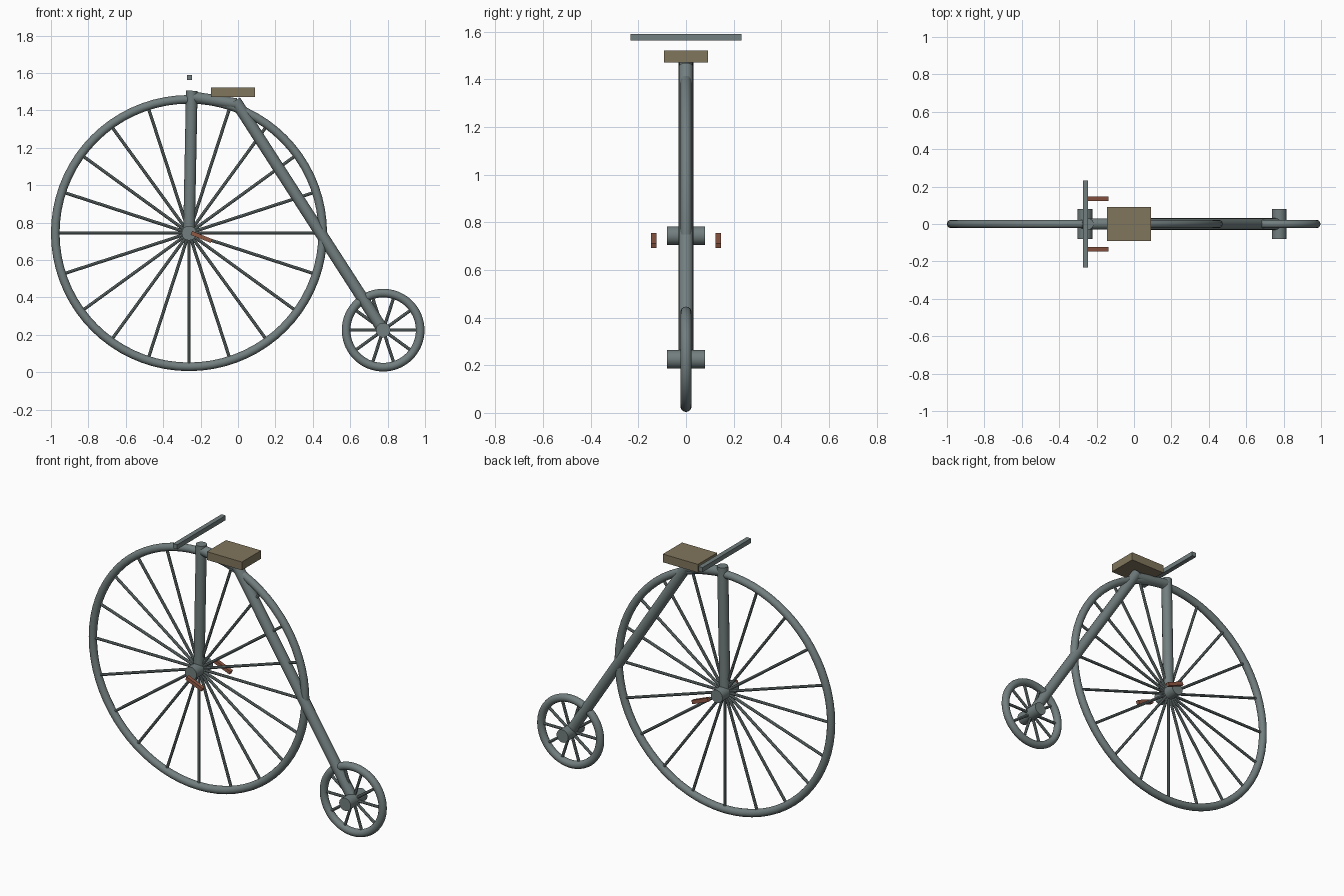
import bpy, bmesh
from math import radians, cos, sin, pi
from mathutils import Vector, Matrix

if "Cube" in bpy.data.objects:
    bpy.data.objects.remove(bpy.data.objects["Cube"])


def material(name, rgb):
    m = bpy.data.materials.new(name)
    m.diffuse_color = (*rgb, 1)
    m.use_nodes = True
    m.node_tree.nodes["Principled BSDF"].inputs["Base Color"].default_value = m.diffuse_color
    return m


STEEL = material("steel", (0.17, 0.21, 0.21))
LEATHER = material("leather", (0.22, 0.18, 0.11))
RUST = material("rust", (0.28, 0.10, 0.06))


def finish(obj, name, mat, smooth=True):
    obj.name = name
    obj.data.materials.append(mat)
    if smooth:
        bpy.ops.object.select_all(action='DESELECT')
        obj.select_set(True)
        bpy.context.view_layer.objects.active = obj
        bpy.ops.object.shade_smooth_by_angle(angle=radians(35))
    return obj


def add_rod(bm, a, b, r, sides):
    a, b = Vector(a), Vector(b)
    d = b - a
    mat = Matrix.Translation((a + b) / 2) @ d.to_track_quat('Z', 'Y').to_matrix().to_4x4()
    bmesh.ops.create_cone(bm, cap_ends=True, segments=sides, radius1=r,
                          radius2=r, depth=d.length, matrix=mat)


def rods(name, segments, r, sides=16):
    bm = bmesh.new()
    for a, b in segments:
        add_rod(bm, a, b, r, sides)
    me = bpy.data.meshes.new(name)
    bm.to_mesh(me)
    bm.free()
    obj = bpy.data.objects.new(name, me)
    bpy.context.collection.objects.link(obj)
    return finish(obj, name, STEEL)


def box(name, loc, size, mat, tilt=0):
    bpy.ops.mesh.primitive_cube_add(size=1, location=loc, rotation=(0, tilt, 0))
    obj = bpy.context.object
    obj.scale = size
    return finish(obj, name, mat, smooth=False)


def wheel(name, x, z, outer, spokes):
    tube = 0.023
    # Rim
    bpy.ops.mesh.primitive_torus_add(location=(x, 0, z), rotation=(pi / 2, 0, 0),
                                     major_radius=outer - tube, minor_radius=tube,
                                     major_segments=72, minor_segments=14)
    finish(bpy.context.object, name + "_rim", STEEL)
    # Spokes, each from hub to rim
    c = Vector((x, 0, z))
    dirs = [Vector((cos(2 * pi * i / spokes), 0, sin(2 * pi * i / spokes)))
            for i in range(spokes)]
    rods(name + "_spokes", [(c + d * 0.02, c + d * (outer - tube)) for d in dirs], 0.0085, 8)
    # Hub across the wheel
    rods(name + "_hub", [((x, -0.08, z), (x, 0.08, z))], 0.039, 24)


FX, FZ = -0.262, 0.744
RX, RZ = 0.776, 0.225
wheel("front_wheel", FX, FZ, 0.738, 20)
wheel("rear_wheel", RX, RZ, 0.221, 10)

# Frame tubes
rods("fork", [((FX, 0, FZ), (-0.247, 0, 1.505))], 0.031)
rods("neck", [((-0.247, 0, 1.472), (-0.01, 0, 1.435))], 0.03)
rods("backbone", [((-0.015, 0, 1.452), (RX, 0, RZ))], 0.031)

# Seat and handlebar
box("seat", (-0.027, 0, 1.496), (0.236, 0.184, 0.05), LEATHER)
box("handlebar", (-0.26, 0, 1.576), (0.028, 0.466, 0.028), STEEL)

# Pedals on both sides
for side, y in (("left", 0.135), ("right", -0.135)):
    box(side + "_pedal", (-0.195, y, 0.723), (0.116, 0.022, 0.022), RUST, radians(22))
